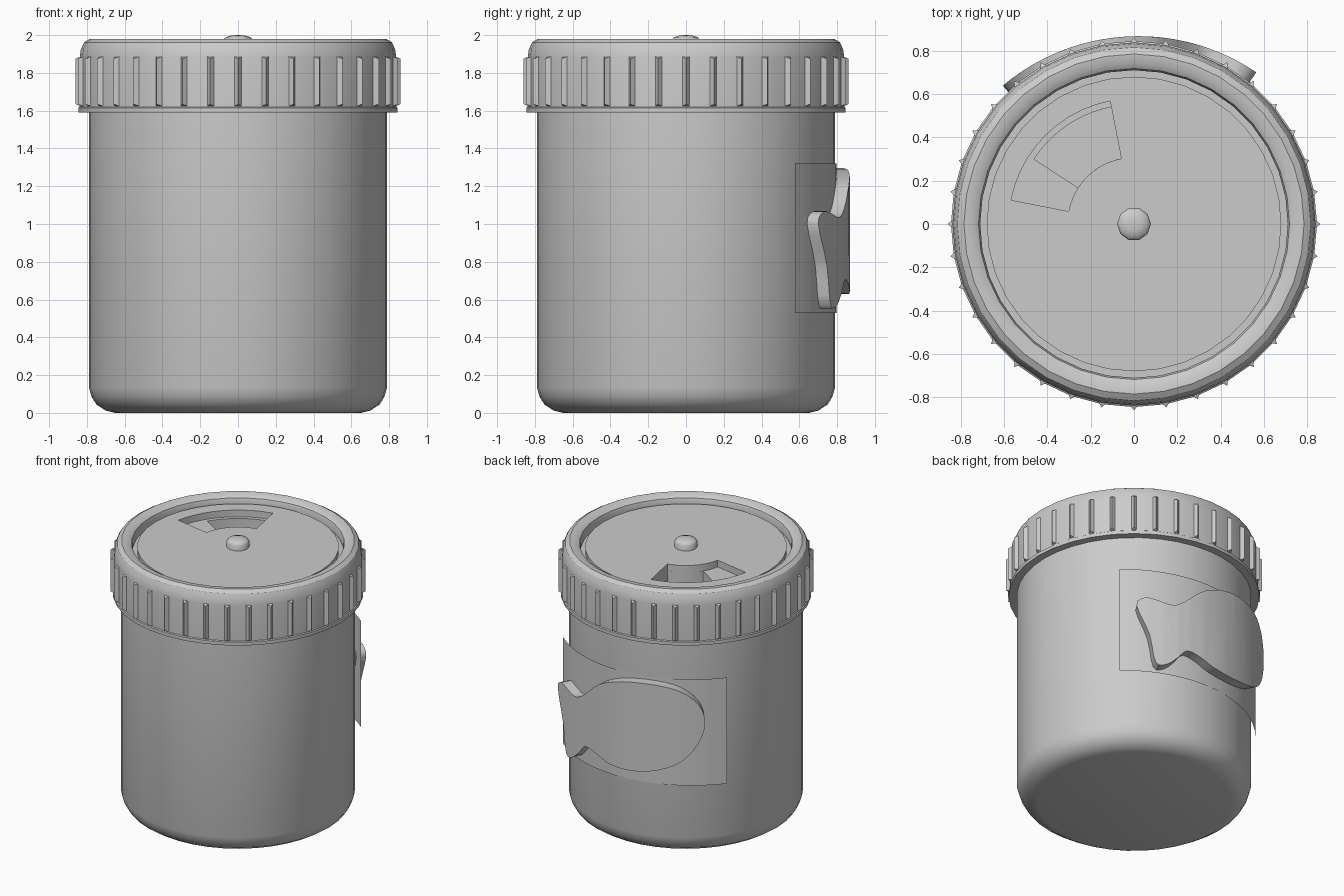
import bpy, bmesh, math
from math import sin, cos, pi, radians, sqrt
from mathutils import Vector

if "Cube" in bpy.data.objects:
    bpy.data.objects.remove(bpy.data.objects["Cube"])


def make(name, bm, angle=35):
    bmesh.ops.recalc_face_normals(bm, faces=bm.faces)
    me = bpy.data.meshes.new(name)
    bm.to_mesh(me)
    bm.free()
    ob = bpy.data.objects.new(name, me)
    bpy.context.collection.objects.link(ob)
    select(ob)
    if angle:
        bpy.ops.object.shade_smooth_by_angle(angle=radians(angle))
    return ob


def select(ob):
    bpy.ops.object.select_all(action='DESELECT')
    ob.select_set(True)
    bpy.context.view_layer.objects.active = ob


def lathe(profile, n):
    """Closed solid of revolution from (radius, z) points."""
    bm = bmesh.new()
    vs = [bm.verts.new((r, 0, z)) for r, z in profile]
    es = [bm.edges.new(p) for p in zip(vs, vs[1:])]
    bmesh.ops.spin(bm, geom=vs + es, cent=(0, 0, 0), axis=(0, 0, 1),
                   angle=2 * pi, steps=n, use_merge=False)
    bmesh.ops.remove_doubles(bm, verts=bm.verts, dist=1e-4)
    bmesh.ops.dissolve_degenerate(bm, edges=bm.edges, dist=1e-5)
    return bm


def sector(a0, a1, r0, r1, z0, z1, n=10):
    """Ring-sector block used to cut the pouring window."""
    bm = bmesh.new()
    angs = [radians(a0 + (a1 - a0) * i / n) for i in range(n + 1)]
    pts = [(r1 * cos(a), r1 * sin(a)) for a in angs]
    pts += [(r0 * cos(a), r0 * sin(a)) for a in reversed(angs)]
    f = bm.faces.new([bm.verts.new((x, y, z0)) for x, y in pts])
    g = bmesh.ops.extrude_face_region(bm, geom=[f])
    bmesh.ops.translate(bm, vec=(0, 0, z1 - z0),
                        verts=[v for v in g['geom'] if isinstance(v, bmesh.types.BMVert)])
    return bm


def bend_y(x, offset):
    """Back surface of the label: an arc a little flatter than the jar."""
    r = 0.9 + offset
    return -0.103 + sqrt(r * r - (x - 0.02) ** 2)


def smooth_loop(pts, n=3):
    """Closed Catmull-Rom through 2D points."""
    out, m = [], len(pts)
    for i in range(m):
        a, b, c, d = (Vector(pts[(i + k) % m]) for k in (-1, 0, 1, 2))
        for j in range(n):
            t = j / n
            out.append(0.5 * (2 * b + (c - a) * t + (2 * a - 5 * b + 4 * c - d) * t * t
                              + (3 * b - a - 3 * c + d) * t ** 3))
    return out


# Jar body
make("jar_body", lathe([(0, 0), (.65, 0), (.70, .012), (.75, .045), (.775, .085),
                        (.79, .135), (.79, 1.62), (0, 1.62)], 40), 40)

# Screw lid with rounded rim, groove and recessed disc
lid = make("lid", lathe([(0, 1.6), (.785, 1.59), (.845, 1.59), (.845, 1.615), (.838, 1.62),
                         (.838, 1.88), (.832, 1.925), (.815, 1.962), (.785, 1.98),
                         (.745, 1.977), (.718, 1.96), (.71, 1.935), (.71, 1.9), (.68, 1.9),
                         (.68, 1.935), (0, 1.935)], 36), 0)

# Pouring window: shallow sector plus a deeper pocket
for dims in ((101, 169, .308, .578, 1.885, 2.1), (101, 147, .308, .55, 1.79, 2.1)):
    cutter = make("window_cutter", sector(*dims), 0)
    cutter.hide_render = True
    mod = lid.modifiers.new("window", 'BOOLEAN')
    mod.operation, mod.solver, mod.object = 'DIFFERENCE', 'EXACT', cutter
    select(lid)
    bpy.ops.object.modifier_apply(modifier=mod.name)
    bpy.data.objects.remove(cutter)
select(lid)
bpy.ops.object.shade_smooth_by_angle(angle=radians(32))

# Grip ribs: tapered wedges around the lid
bm = bmesh.new()
for i in range(36):
    a = i * pi / 18

    def pt(r, t, z):
        return bm.verts.new((r * cos(a) - t * sin(a), r * sin(a) + t * cos(a), z))
    lo0, lo1, hi0, hi1 = (pt(.825, t, z) for z in (1.62, 1.89) for t in (-.026, .026))
    p, q = pt(.861, 0, 1.635), pt(.861, 0, 1.875)
    for f in ((lo0, p, q, hi0), (lo1, hi1, q, p), (lo0, lo1, p), (hi0, q, hi1),
              (lo0, hi0, hi1, lo1)):
        bm.faces.new(f)
make("grip_ribs", bm, 0)

# Centre pivot
make("pivot_button", lathe([(0, 1.92), (.078, 1.92), (.078, 1.975), (.066, 1.989),
                            (.035, 1.998), (0, 2.0)], 10), 40)

# Curved label sheet on the back
bm = bmesh.new()
xs = [-.67 + 1.28 * i / 20 for i in range(21)]
cols = [[bm.verts.new((x, bend_y(x, 0), z)) for z in (.53, 1.32)] for x in xs]
for c, d in zip(cols, cols[1:]):
    bm.faces.new((c[0], c[1], d[1], d[0]))
make("label_sheet", bm)

# Raised fish shape bent over the label
outline = [(.42, .57), (.455, .78), (.525, 1.0), (.48, 1.065), (.41, 1.055), (.32, 1.035),
           (.24, 1.08), (.1, 1.21), (-.08, 1.28), (-.28, 1.295), (-.43, 1.26), (-.53, 1.16),
           (-.56, 1.02), (-.525, .87), (-.44, .74), (-.31, .665), (-.14, .63), (.02, .64),
           (.12, .68), (.22, .705), (.28, .64), (.35, .57)]
bm = bmesh.new()
f = bm.faces.new([bm.verts.new((p.x, 0, p.y)) for p in smooth_loop(outline)])
for i in range(-6, 6):
    bmesh.ops.bisect_plane(bm, geom=bm.verts[:] + bm.edges[:] + bm.faces[:],
                           plane_co=(i * .09 + .013, 0, 0), plane_no=(1, 0, 0))
g = bmesh.ops.extrude_face_region(bm, geom=bm.faces[:])
front = {v for v in g['geom'] if isinstance(v, bmesh.types.BMVert)}
for v in bm.verts:
    # raise along the arc normal so side walls stay square to the label
    base = bend_y(v.co.x, 0)
    normal = Vector((v.co.x - .02, base + .103, 0)).normalized()
    v.co = Vector((v.co.x, base, v.co.z)) + normal * (.07 if v in front else -.005)
make("fish_emblem", bm, 40)
